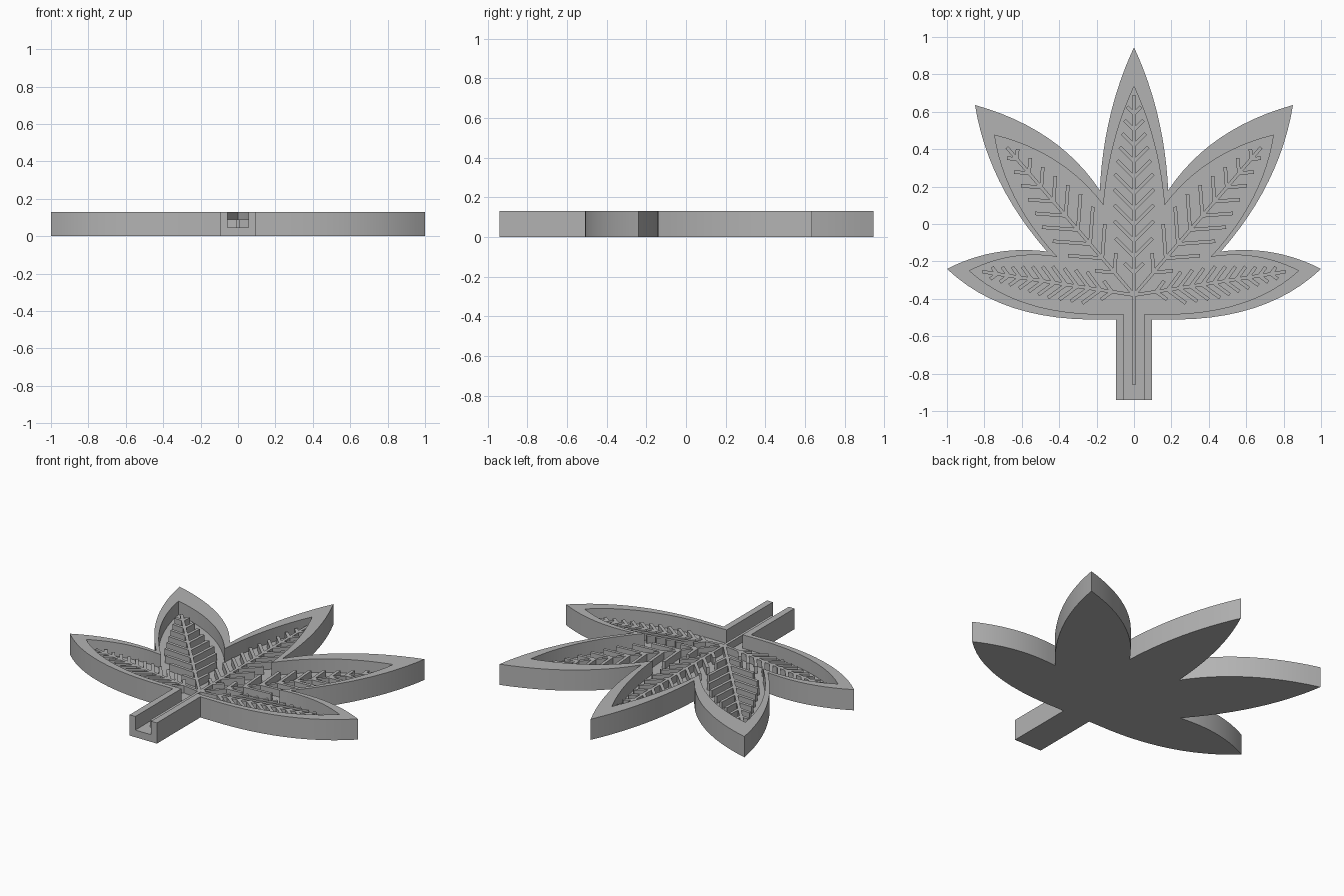
import bpy, bmesh
from math import radians, cos, sin
from mathutils import Vector

cube = bpy.data.objects.get("Cube")
if cube:
    bpy.data.objects.remove(cube, do_unlink=True)

FLOOR, RIB_TOP, HEIGHT = 0.045, 0.09, 0.13

grey = bpy.data.materials.new("plain_grey")
grey.use_nodes = True
grey.diffuse_color = (0.45, 0.45, 0.45, 1)
grey.node_tree.nodes["Principled BSDF"].inputs["Base Color"].default_value = (0.45, 0.45, 0.45, 1)


def finish(name, bm):
    bmesh.ops.recalc_face_normals(bm, faces=bm.faces)
    mesh = bpy.data.meshes.new(name)
    bm.to_mesh(mesh)
    bm.free()
    mesh.materials.append(grey)
    obj = bpy.data.objects.new(name, mesh)
    bpy.context.collection.objects.link(obj)
    return obj


def arc(a, through, b, steps=12):
    """Points of a curve from a to b passing through a middle point, b left out."""
    a, m, b = Vector(a), Vector(through), Vector(b)
    c = 2 * m - (a + b) / 2
    return [(1 - t) ** 2 * a + 2 * t * (1 - t) * c + t * t * b
            for t in (i / steps for i in range(steps))]


def leaf_outline(tip, notch1, side_tip, notch2, wing_tip, wing_end, stem, mids):
    """Open outline from the left stem end, round the leaf, to the right stem end."""
    stops = [tip, notch1, side_tip, notch2, wing_tip, wing_end]
    half = []
    for a, m, b in zip(stops, mids, stops[1:]):
        half += arc(a, m, b)
    half += [Vector(wing_end), Vector((stem, wing_end[1])), Vector((stem, -0.94))]
    mirrored = [Vector((-p.x, p.y)) for p in half[:0:-1]]
    return mirrored + half


outer = leaf_outline((0, 0.945), (0.183, 0.18), (0.85, 0.636), (0.465, -0.147),
                     (1, -0.24), (0.16, -0.51), 0.095,
                     [(0.127, 0.58), (0.46, 0.46), (0.72, 0.23), (0.74, -0.152), (0.64, -0.45)])
inner = leaf_outline((0, 0.735), (0.163, 0.10), (0.745, 0.475), (0.41, -0.176),
                     (0.88, -0.25), (0.16, -0.482), 0.055,
                     [(0.108, 0.43), (0.415, 0.335), (0.635, 0.14), (0.65, -0.175), (0.57, -0.425)])

# Tray: solid base, raised rim and a channel open at the stem end
bm = bmesh.new()


def loop(points, z):
    return [bm.verts.new((p.x, p.y, z)) for p in points]


def wall(low, high):
    for i in range(len(low) - 1):
        bm.faces.new((low[i], low[i + 1], high[i + 1], high[i]))


out_low, out_high = loop(outer, 0), loop(outer, HEIGHT)
in_low, in_high = loop(inner, FLOOR), loop(inner, HEIGHT)
wall(out_low, out_high)
wall(in_low, in_high)
bm.faces.new(out_low)
bm.faces.new(in_low)
bm.faces.new(out_high + in_high[::-1])
bm.faces.new((out_low[0], out_low[-1], out_high[-1], in_high[-1],
              in_low[-1], in_low[0], in_high[0], out_high[0]))
tray = finish("leaf_tray", bm)
bpy.context.view_layer.objects.active = tray
tray.select_set(True)
bpy.ops.object.shade_smooth_by_angle(angle=radians(25))


# Veins: a midrib with angled barbs on both sides
def bar(bm, a, b, width):
    side = (b - a).normalized().orthogonal() * width / 2
    base = [bm.verts.new((p.x, p.y, FLOOR - 0.005))
            for p in (a - side, b - side, b + side, a + side)]
    face = bm.faces.new(base)
    top = bmesh.ops.extrude_face_region(bm, geom=[face])["geom"]
    for v in top:
        if isinstance(v, bmesh.types.BMVert):
            v.co.z = RIB_TOP


def vein(name, tip, first, pitch, longest, taper, spread, tail=0):
    bm = bmesh.new()
    root, tip = Vector((0, -0.38)), Vector(tip)
    axis = (tip - root).normalized()
    length = (tip - root).length
    bar(bm, root - axis * tail, tip, 0.018)
    s = first
    while s < length - 0.03:
        size = min(0.8 * (s - 0.03), longest, 0.03 + taper * (length - s))
        for sign in (-1, 1):
            t = sign * radians(spread)
            way = Vector((axis.x * cos(t) - axis.y * sin(t), axis.x * sin(t) + axis.y * cos(t)))
            start = root + axis * s
            bar(bm, start, start + way * size, 0.019)
        s += pitch
    finish(name, bm)


vein("centre_vein", (0, 0.69), 0.12, 0.085, 0.15, 0.22, 45, tail=0.48)
for side, sx in (("left", 1), ("right", -1)):
    vein(side + "_upper_vein", (sx * 0.68, 0.41), 0.16, 0.1, 0.2, 0.28, 45)
    vein(side + "_lower_vein", (sx * 0.81, -0.255), 0.12, 0.062, 0.12, 0.2, 45)
